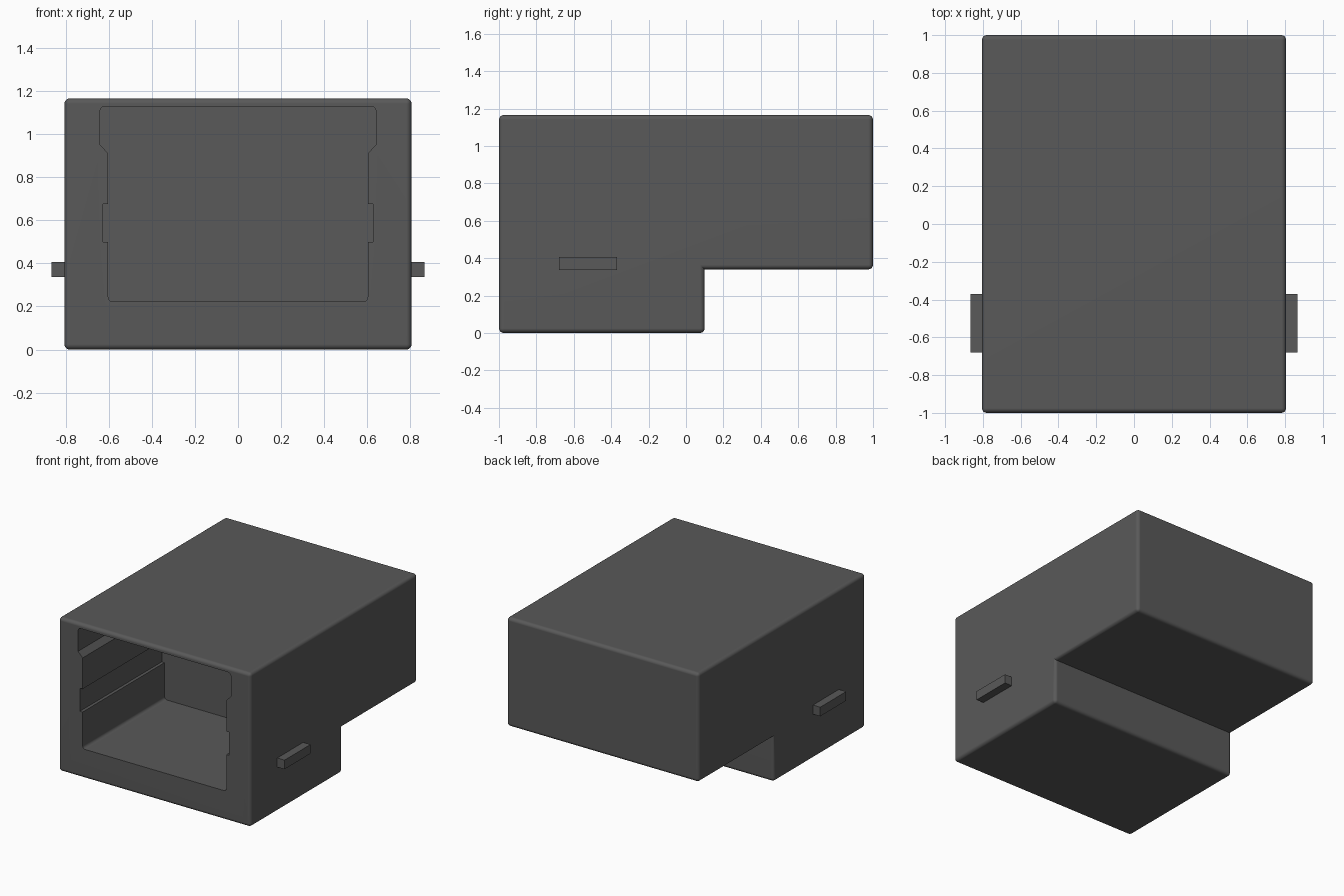
import bpy, bmesh, math
from mathutils import Vector

if "Cube" in bpy.data.objects:
    bpy.data.objects.remove(bpy.data.objects["Cube"], do_unlink=True)

grey = bpy.data.materials.new("dark_grey_plastic")
grey.use_nodes = True
colour = (0.1, 0.1, 0.1, 1)
grey.diffuse_color = colour
grey.node_tree.nodes["Principled BSDF"].inputs["Base Color"].default_value = colour


def prism(name, points, offset, round_edges=None, radius=0.02, segments=4):
    """Extrude a flat outline by offset, then round the chosen edges."""
    bm = bmesh.new()
    face = bm.faces.new([bm.verts.new(p) for p in points])
    ext = bmesh.ops.extrude_face_region(bm, geom=[face])
    moved = [v for v in ext["geom"] if isinstance(v, bmesh.types.BMVert)]
    bmesh.ops.translate(bm, verts=moved, vec=Vector(offset))
    bmesh.ops.recalc_face_normals(bm, faces=bm.faces)
    bm.normal_update()
    if round_edges:
        bmesh.ops.bevel(bm, geom=[e for e in bm.edges if round_edges(e)],
                        offset=radius, segments=segments, profile=0.5,
                        affect='EDGES', clamp_overlap=True)
        bmesh.ops.recalc_face_normals(bm, faces=bm.faces)
    mesh = bpy.data.meshes.new(name)
    bm.to_mesh(mesh)
    bm.free()
    mesh.materials.append(grey)
    obj = bpy.data.objects.new(name, mesh)
    bpy.context.collection.objects.link(obj)
    return obj


# Stepped housing with rounded outer edges
side = [(-1, 0), (0.1, 0), (0.1, 0.34), (1, 0.34), (1, 1.165), (-1, 1.165)]
housing = prism("housing", [(-0.805, y, z) for y, z in side], (1.61, 0, 0),
                lambda e: e.calc_face_angle_signed() > 0.1, 0.025)

# Socket outline: floor, side grooves, wider top
half = [(0.602, 0.222), (0.602, 0.5), (0.625, 0.5), (0.625, 0.675),
        (0.602, 0.675), (0.602, 0.91), (0.64, 0.95), (0.64, 1.128)]
outline = half + [(-x, z) for x, z in reversed(half)]


def socket_corner(e):
    a, b = (v.co for v in e.verts)
    return abs(a.y - b.y) > 0.5 and (a.z < 0.3 or a.z > 1.1)


socket = prism("socket_cutter", [(x, -1.1, z) for x, z in outline],
               (0, 1.08, 0), socket_corner, 0.022)
socket.hide_render = True

# Cut the socket into the housing and apply the cut
bpy.context.view_layer.objects.active = housing
cut = housing.modifiers.new("socket", 'BOOLEAN')
cut.operation, cut.solver, cut.object = 'DIFFERENCE', 'EXACT', socket
bpy.ops.object.modifier_apply(modifier=cut.name)
bpy.data.objects.remove(socket, do_unlink=True)

# Smooth rounded edges while keeping the flats flat
bpy.ops.object.select_all(action='DESELECT')
housing.select_set(True)
bpy.ops.object.shade_smooth_by_angle(angle=math.radians(30))
weighted = housing.modifiers.new("weighted_normals", 'WEIGHTED_NORMAL')
weighted.keep_sharp = True

# Small latch rib on each side
for name, s in (("left_rib", 1), ("right_rib", -1)):
    rect = [(-0.68, 0.337), (-0.37, 0.337), (-0.37, 0.406), (-0.68, 0.406)]
    prism(name, [(s * 0.79, y, z) for y, z in rect], (s * 0.076, 0, 0))
